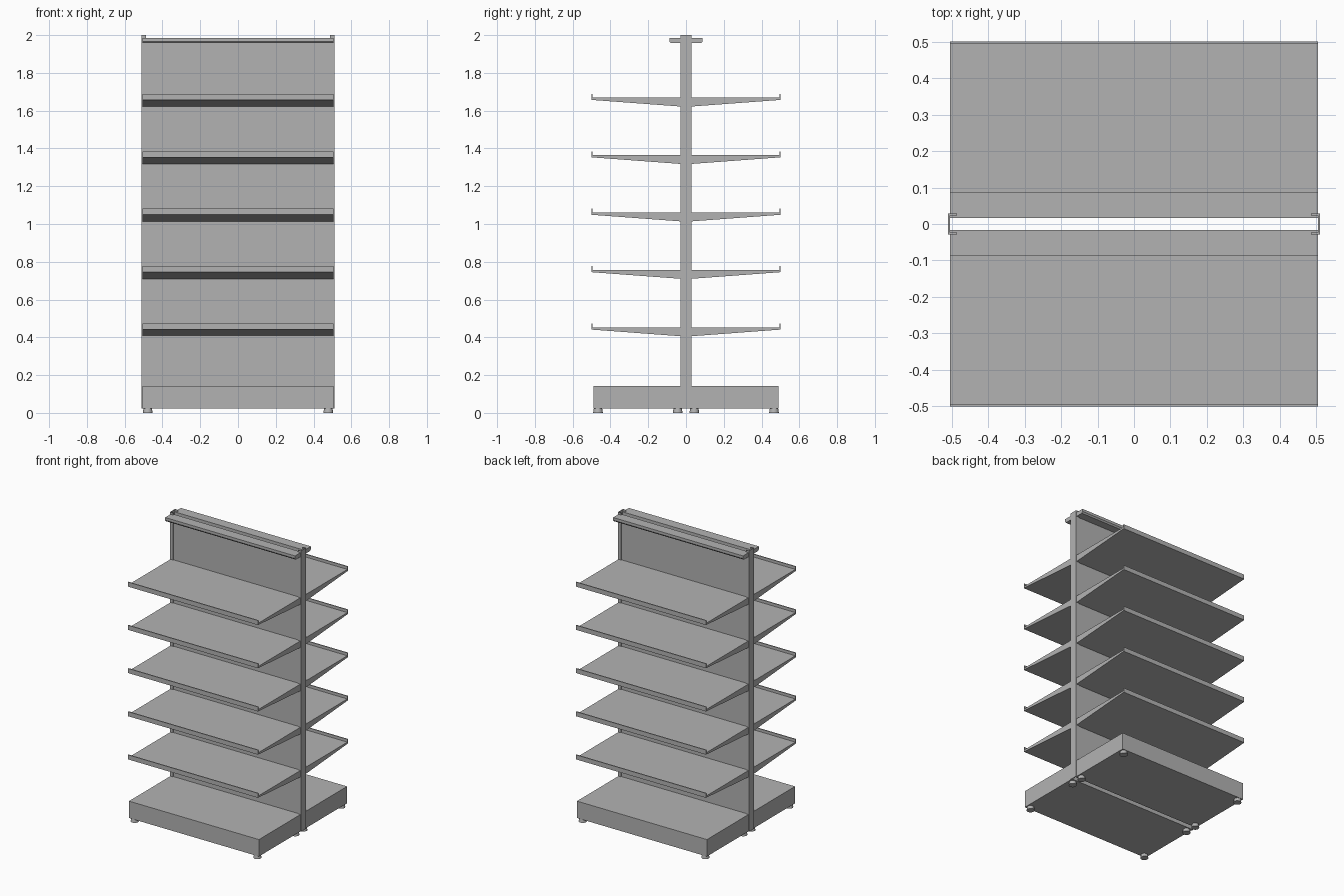
import bpy
import bmesh
from math import radians

cube = bpy.data.objects.get("Cube")
if cube:
    bpy.data.objects.remove(cube, do_unlink=True)

grey = bpy.data.materials.new("grey metal")
grey.use_nodes = True
tone = (0.45, 0.45, 0.45, 1)
grey.diffuse_color = tone
grey.node_tree.nodes["Principled BSDF"].inputs["Base Color"].default_value = tone


def finish(bm, name):
    bmesh.ops.recalc_face_normals(bm, faces=bm.faces)
    mesh = bpy.data.meshes.new(name)
    bm.to_mesh(mesh)
    bm.free()
    mesh.materials.append(grey)
    obj = bpy.data.objects.new(name, mesh)
    bpy.context.collection.objects.link(obj)
    return obj


def extrude(name, points, vector):
    """Closed prism: a flat outline pushed along a vector."""
    bm = bmesh.new()
    face = bm.faces.new([bm.verts.new(p) for p in points])
    new = bmesh.ops.extrude_face_region(bm, geom=[face])["geom"]
    moved = [v for v in new if isinstance(v, bmesh.types.BMVert)]
    bmesh.ops.translate(bm, verts=moved, vec=vector)
    return finish(bm, name)


def across(name, side, profile, half=0.506):
    """Extrude a (depth, height) profile over the full width of one side."""
    points = [(-half, side * d, z) for d, z in profile]
    return extrude(name, points, (2 * half, 0, 0))


def rect(d0, d1, z0, z1):
    return [(d0, z0), (d1, z0), (d1, z1), (d0, z1)]


GAP, PANEL, POST = 0.0165, 0.024, 0.029
BOTTOM, BASE_TOP, RAIL_TOP = 0.024, 0.143, 1.986

for side, label in ((-1, "front"), (1, "back")):
    # Plinth, back panel and top rail
    across(f"{label}_base", side, rect(GAP, 0.49, BOTTOM, BASE_TOP))
    across(f"{label}_panel", side, rect(GAP, PANEL, BASE_TOP, RAIL_TOP))
    across(f"{label}_top_rail", side,
           [(PANEL, RAIL_TOP), (0.088, RAIL_TOP), (0.088, 1.967),
            (0.08, 1.957), (PANEL, 1.957)])

    # Tapered shelves with a raised front lip
    for i in range(5):
        z = 0.453 + 0.304 * i
        across(f"{label}_shelf_{i + 1}", side,
               [(PANEL, z), (0.494, z), (0.494, z + 0.02), (0.501, z + 0.02),
                (0.501, z - 0.012), (POST, z - 0.047), (PANEL, z - 0.047)])

    # Round levelling feet
    for x in (-0.478, 0.478):
        for depth in (0.044, 0.466):
            bm = bmesh.new()
            bmesh.ops.create_cone(bm, cap_ends=True, segments=20, radius1=0.026,
                                  radius2=0.022, depth=BOTTOM)
            bmesh.ops.translate(bm, verts=bm.verts,
                                vec=(x, side * depth, BOTTOM / 2))
            foot = finish(bm, f"{label}_foot")
            bpy.context.view_layer.objects.active = foot
            foot.select_set(True)
            bpy.ops.object.shade_smooth_by_angle(angle=radians(30))
            foot.select_set(False)

# Channel posts wrapping both ends
outer, inner, wall = 0.511, 0.486, 0.005
for side, label in ((-1, "right"), (1, "left")):
    outline = [(inner, -POST), (outer, -POST), (outer, POST), (inner, POST),
               (inner, POST - wall), (outer - wall, POST - wall),
               (outer - wall, wall - POST), (inner, wall - POST)]
    extrude(f"{label}_post", [(side * x, y, BOTTOM) for x, y in outline],
            (0, 0, 2 - BOTTOM))
